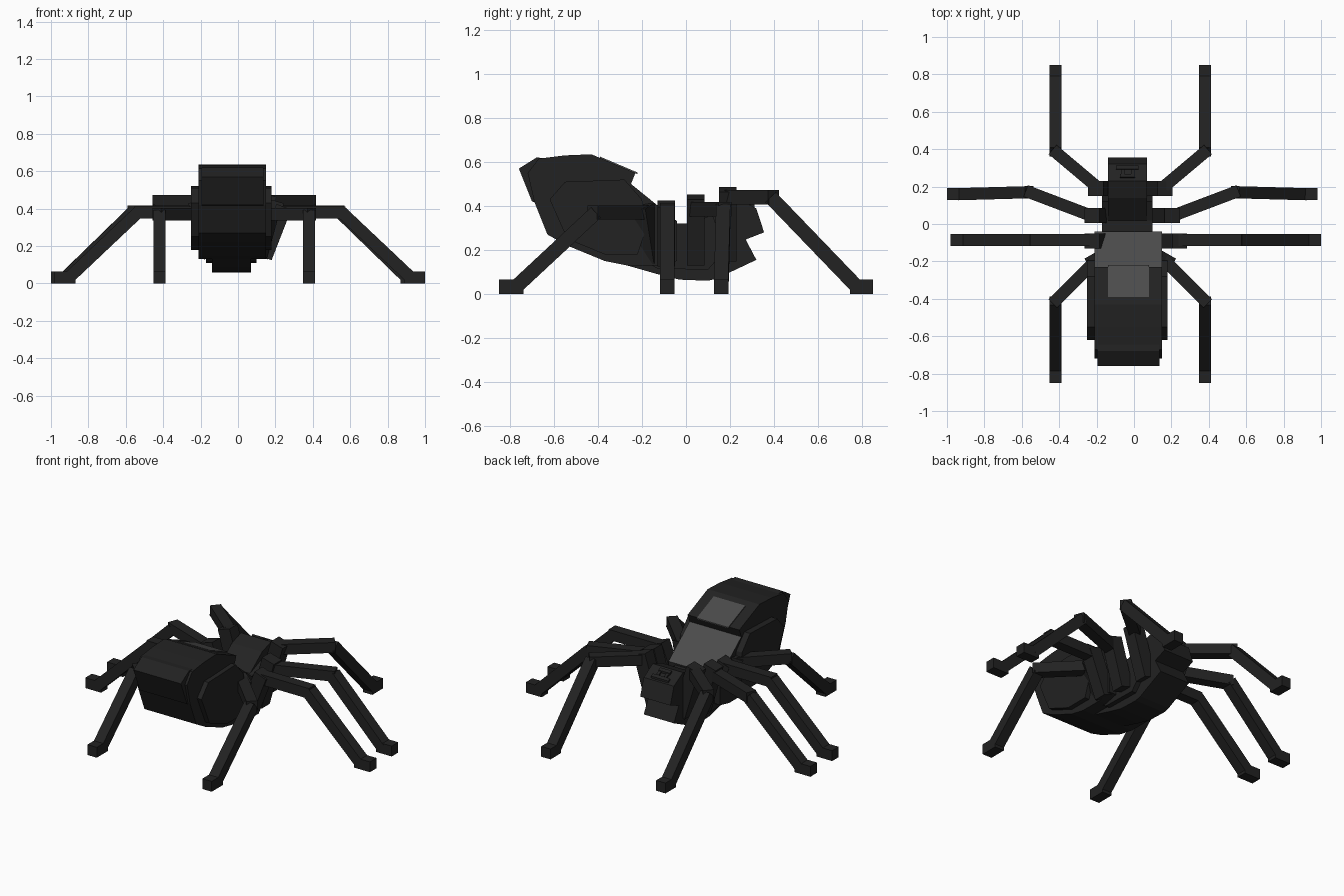
import bpy, bmesh, math
from mathutils import Vector, Matrix

if "Cube" in bpy.data.objects:
    bpy.data.objects.remove(bpy.data.objects["Cube"], do_unlink=True)


def material(name, value):
    m = bpy.data.materials.new(name)
    m.use_nodes = True
    c = (value, value, value, 1)
    m.diffuse_color = c
    m.node_tree.nodes["Principled BSDF"].inputs["Base Color"].default_value = c
    return m


BLACK = material("black", 0.016)
GREY = material("grey", 0.07)


def finish(name, bm, mat=BLACK):
    bmesh.ops.recalc_face_normals(bm, faces=bm.faces)
    me = bpy.data.meshes.new(name)
    bm.to_mesh(me)
    bm.free()
    me.materials.append(mat)
    ob = bpy.data.objects.new(name, me)
    bpy.context.collection.objects.link(ob)
    return ob


def prism(name, profile, x0, x1, mat=BLACK):
    """Side profile of (y, z) points extruded from x0 to x1."""
    bm = bmesh.new()
    face = bm.faces.new([bm.verts.new((x0, y, z)) for y, z in profile])
    ext = bmesh.ops.extrude_face_region(bm, geom=[face])
    verts = [v for v in ext["geom"] if isinstance(v, bmesh.types.BMVert)]
    bmesh.ops.translate(bm, verts=verts, vec=(x1 - x0, 0, 0))
    return finish(name, bm, mat)


def beam(name, a, b, w, h, mat=BLACK):
    """Box running from a to b, w wide sideways and h deep."""
    a, b = Vector(a), Vector(b)
    d = (b - a).normalized()
    side = Vector((0, 0, 1)).cross(d).normalized()
    up = d.cross(side)
    rot = Matrix((d, side, up)).transposed().to_4x4()
    bm = bmesh.new()
    bmesh.ops.create_cube(bm, size=1, matrix=Matrix.Translation((a + b) / 2) @ rot
                          @ Matrix.Diagonal(((b - a).length, w, h, 1)))
    return finish(name, bm, mat)


# Abdomen: main block, wider flanks, narrower rear cap
abdomen = prism("abdomen", [
    (-0.72, 0.55), (-0.67, 0.615), (-0.55, 0.63), (-0.43, 0.635), (-0.23, 0.55),
    (-0.25, 0.50), (-0.04, 0.33), (-0.04, 0.15), (-0.13, 0.13), (-0.27, 0.13),
    (-0.37, 0.15), (-0.54, 0.22), (-0.63, 0.27), (-0.69, 0.42)], -0.21, 0.15)
prism("abdomen_flanks", [
    (-0.62, 0.43), (-0.55, 0.51), (-0.28, 0.52), (-0.20, 0.43), (-0.18, 0.30),
    (-0.22, 0.18), (-0.37, 0.18), (-0.54, 0.25)], -0.25, 0.18)
prism("abdomen_rear_cap", [
    (-0.76, 0.57), (-0.68, 0.62), (-0.58, 0.615), (-0.60, 0.40), (-0.70, 0.42)],
    -0.195, 0.135)

# Grey marking on the sloping face toward the head, and a plate above it
abdomen.data.materials.append(GREY)
for p in abdomen.data.polygons:
    if p.normal.y > 0.5 and p.normal.z > 0.5:
        p.material_index = 1
prism("abdomen_marking", [(-0.39, 0.617), (-0.39, 0.624), (-0.22, 0.552), (-0.22, 0.544)],
      -0.14, 0.08, GREY)

# Thorax and keel
prism("thorax", [
    (-0.27, 0.20), (-0.13, 0.115), (0.10, 0.11), (0.18, 0.20), (0.12, 0.36),
    (0.02, 0.32), (-0.10, 0.32)], -0.17, 0.10)
prism("keel", [
    (-0.27, 0.13), (-0.13, 0.09), (-0.03, 0.065), (0.10, 0.06), (0.14, 0.07),
    (0.32, 0.155), (0.27, 0.25), (0.0, 0.31), (-0.20, 0.25)], -0.14, 0.07)

# Head with eye ridges
prism("head", [
    (0.02, 0.32), (0.14, 0.41), (0.23, 0.44), (0.32, 0.388), (0.355, 0.28),
    (0.27, 0.247), (0.10, 0.20)], -0.14, 0.07)
for i, (y, x0, x1) in enumerate([(0.255, -0.075, 0.005), (0.30, -0.095, 0.025)]):
    z = 0.44 - (y - 0.23) * 0.578
    prism(f"eye_ridge_{i + 1}", [(y - 0.012, z), (y - 0.005, z + 0.016),
                                 (y + 0.012, z + 0.006), (y + 0.012, z - 0.01)], x0, x1)
for x in (-0.07, -0.015):
    prism("eye", [(0.262, 0.42), (0.268, 0.428), (0.292, 0.415), (0.29, 0.403)], x, x + 0.018)

# Legs: centre line x, hip base, hip top, femur start, knee, ankle, toe
LEGS = {
    "front": (-0.02, (0.09, 0.19, 0.16), (0.185, 0.19, 0.475), (0.18, 0.20, 0.44),
              (0.40, 0.385, 0.44), (0.40, 0.775, 0.035), (0.40, 0.85, 0.0325)),
    "front_middle": (-0.01, (0.13, 0.045, 0.14), (0.215, 0.045, 0.44), (0.22, 0.045, 0.385),
                     (0.55, 0.17, 0.385), (0.91, 0.16, 0.035), (0.99, 0.16, 0.0325)),
    "rear_middle": (0.01, (0.13, -0.09, 0.14), (0.235, -0.09, 0.41), (0.20, -0.085, 0.38),
                    (0.545, -0.085, 0.38), (0.91, -0.085, 0.035), (0.99, -0.085, 0.0325)),
    "rear": (-0.02, (0.12, -0.16, 0.15), (0.19, -0.20, 0.40), (0.17, -0.18, 0.37),
             (0.40, -0.41, 0.37), (0.40, -0.77, 0.035), (0.40, -0.85, 0.0325)),
}
T = 0.065
for leg, (cx, *points) in LEGS.items():
    for side, s in (("left", 1), ("right", -1)):
        base, top, start, knee, ankle, toe = [Vector((cx + s * x, y, z)) for x, y, z in points]
        tag = f"{side}_{leg}_leg"
        beam(tag + "_hip", base, top, 0.08, 0.085)
        run = (knee - start).normalized() * 0.02
        beam(tag + "_femur", start, knee + run, T, T)
        beam(tag + "_shin", knee, ankle, T, T)
        heel = ankle.copy()
        heel.z = toe.z
        back = (heel - toe).normalized() * 0.03
        beam(tag + "_foot", heel + back, toe, T, T)
